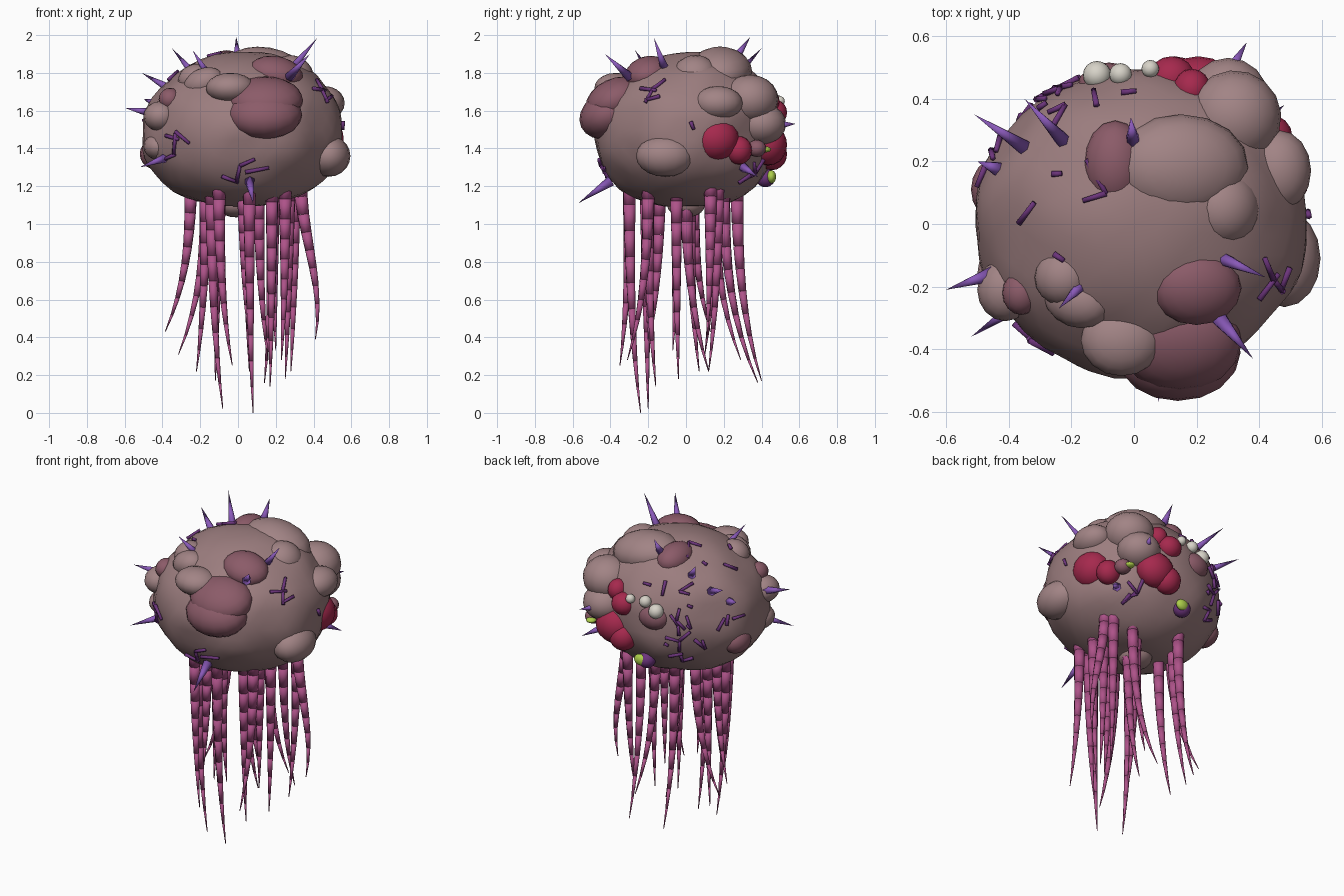
import bpy, bmesh, math, random
from mathutils import Vector, Matrix, noise

random.seed(4)
C = Vector((0.02, 0.0, 1.5))          # body centre
R = Vector((0.53, 0.49, 0.41))        # body radii


def mat(name, rgb):
    m = bpy.data.materials.new(name)
    m.diffuse_color = (*rgb, 1)
    return m


BODY = mat("dusty brown", (0.33, 0.205, 0.21))
LOBE = mat("pale dusty brown", (0.36, 0.23, 0.235))
MAUVE = mat("mauve", (0.26, 0.105, 0.14))
CRIMSON = mat("crimson", (0.38, 0.022, 0.075))
PINK = mat("tentacle pink", (0.42, 0.085, 0.25))
SPIKE = mat("violet", (0.25, 0.1, 0.48))
WORM = mat("dark purple", (0.15, 0.035, 0.20))
WHITE = mat("bone white", (0.68, 0.65, 0.58))
GREEN = mat("lime", (0.42, 0.62, 0.07))


def finish(bm, name, material):
    me = bpy.data.meshes.new(name)
    bm.to_mesh(me)
    bm.free()
    for p in me.polygons:
        p.use_smooth = True
    me.materials.append(material)
    ob = bpy.data.objects.new(name, me)
    bpy.context.collection.objects.link(ob)
    return ob


def frustum(bm, a, b, r1, r2, sides=8):
    """Capped cone between two points."""
    a, b = Vector(a), Vector(b)
    d = b - a
    m = Matrix.Translation((a + b) / 2) @ d.to_track_quat('Z', 'Y').to_matrix().to_4x4()
    bmesh.ops.create_cone(bm, cap_ends=True, segments=sides, radius1=r1,
                          radius2=r2, depth=d.length, matrix=m)


def blob(name, material, loc, rad, tilt=(0, 0, 0)):
    """Ellipsoid, optionally tilted (degrees)."""
    bm = bmesh.new()
    rot = Matrix.Identity(4)
    for ang, axis in zip(tilt, 'XYZ'):
        rot = Matrix.Rotation(math.radians(ang), 4, axis) @ rot
    m = Matrix.Translation(loc) @ rot @ Matrix.Diagonal((*rad, 1))
    bmesh.ops.create_uvsphere(bm, u_segments=16, v_segments=10, radius=1, matrix=m)
    finish(bm, name, material)


def skin(n):
    """Body surface point for a unit direction: round above, squarer below."""
    p = 2.35 if n.z < 0 else 2.0
    h = math.hypot(n.x, n.y)
    k = (h ** p + abs(n.z) ** p) ** (-1 / p)
    k *= 1 + 0.04 * noise.noise(n * 2.6)
    lean = Vector((0.03, 0.035, 0)) * max(0, n.z)
    return C + Vector((n.x * R.x, n.y * R.y, n.z * R.z)) * k + lean


def on_body(p, lift=0.0):
    """Project a point radially on to the body."""
    d = Vector(p) - C
    n = Vector((d.x / R.x, d.y / R.y, d.z / R.z)).normalized()
    return skin(n) + d.normalized() * lift


# lumpy body with a small nub underneath
bm = bmesh.new()
bmesh.ops.create_icosphere(bm, subdivisions=4, radius=1)
for v in bm.verts:
    v.co = skin(v.co.normalized())
finish(bm, "body", BODY)
blob("under_nub", BODY, (-0.01, 0.0, 1.10), (0.10, 0.10, 0.065))

# brown lobes
for loc, rad, tilt in [
        ((0.15, 0.18, 1.81), (0.22, 0.17, 0.125), (0, 10, 0)),
        ((0.29, 0.05, 1.79), (0.115, 0.12, 0.10), (0, 30, 0)),
        ((0.32, 0.34, 1.66), (0.15, 0.15, 0.13), (0, 0, -40)),
        ((0.30, 0.40, 1.53), (0.13, 0.13, 0.11), (0, 0, 0)),
        ((0.46, 0.17, 1.64), (0.105, 0.13, 0.09), (0, 0, 0)),
        ((0.48, -0.11, 1.36), (0.115, 0.155, 0.11), (0, 0, 0)),
        ((-0.23, -0.17, 1.77), (0.09, 0.09, 0.075), (0, -25, 0)),
        ((-0.18, -0.24, 1.745), (0.115, 0.09, 0.08), (0, -20, -20)),
        ((-0.04, -0.37, 1.72), (0.13, 0.115, 0.08), (0, 0, 0)),
        ((-0.41, -0.21, 1.57), (0.09, 0.10, 0.08), (0, 0, 0)),
        ((-0.42, -0.16, 1.41), (0.08, 0.10, 0.07), (0, 0, 0))]:
    blob("brown_lobe", LOBE, loc, rad, tilt)

# mauve lobes, the largest one folded in two on the front
for loc, rad, tilt in [
        ((0.145, -0.375, 1.655), (0.20, 0.165, 0.115), (25, 0, 0)),
        ((0.14, -0.41, 1.58), (0.20, 0.16, 0.125), (25, 0, 0)),
        ((0.20, -0.205, 1.80), (0.145, 0.12, 0.085), (15, 10, 0)),
        ((-0.06, 0.19, 1.83), (0.10, 0.14, 0.09), (0, 0, 0)),
        ((-0.36, -0.22, 1.66), (0.06, 0.07, 0.06), (0, 0, 0)),
        ((-0.44, 0.11, 1.37), (0.08, 0.10, 0.08), (0, 0, 0)),
        ((-0.08, 0.44, 1.55), (0.10, 0.075, 0.08), (0, 0, 0)),
        ((0.40, 0.375, 1.40), (0.05, 0.05, 0.045), (0, 0, 0))]:
    blob("mauve_lobe", MAUVE, loc, rad, tilt)

# crimson clusters
for loc, rad in [((0.45, 0.155, 1.45), (0.11, 0.125, 0.115)),
                 ((0.43, 0.28, 1.39), (0.075, 0.07, 0.075)),
                 ((0.205, 0.435, 1.42), (0.12, 0.10, 0.11)),
                 ((0.13, 0.455, 1.37), (0.085, 0.08, 0.085)),
                 ((0.185, 0.43, 1.65), (0.06, 0.065, 0.065)),
                 ((0.12, 0.465, 1.59), (0.075, 0.07, 0.07))]:
    blob("crimson_lobe", CRIMSON, loc, rad)

# white beads, lime seeds and a purple bead on the back
for loc, r in [((-0.118, 0.475, 1.605), 0.045), ((-0.043, 0.477, 1.65), 0.036),
               ((0.052, 0.495, 1.65), 0.028)]:
    blob("white_bead", WHITE, loc, (r, r, r))
blob("purple_bead", WORM, (-0.015, 0.42, 1.245), (0.052, 0.052, 0.05))
blob("lime_seed", GREEN, (0.01, 0.452, 1.25), (0.042, 0.025, 0.035))
blob("lime_seed", GREEN, (0.385, 0.42, 1.395), (0.03, 0.03, 0.016))

# tentacles: root x, y, then tip x, y, z
TENTACLES = [
    (.06, -.30, .08, -.24, 0), (-.14, -.21, -.08, -.20, .02), (.18, -.20, .17, -.16, .14),
    (-.11, .27, -.12, .40, .17), (.27, -.05, .25, -.04, .18), (.18, .20, .14, .38, .16),
    (-.17, .02, -.22, .07, .22), (-.10, -.30, -.03, -.35, .25), (.11, .15, .16, .29, .28),
    (.25, -.20, .23, -.31, .28), (-.17, .15, -.315, .10, .31), (.19, -.05, .20, -.07, .33),
    (.03, -.20, .06, -.20, .38), (.33, .13, .41, .11, .39), (-.25, .04, -.385, .13, .43),
    (.05, 0, .06, .12, .22), (.30, .17, .28, .12, .22), (-.12, -.14, -.12, -.20, .35)]
SEGS = 9
for rx, ry, tx, ty, tz in TENTACLES:
    a, d = Vector((rx, ry, 1.24)), Vector((tx, ty, tz))
    drop = (1.24 - tz) / 3
    b = Vector((rx, ry, 1.24 - drop))
    bulge = 0.12 if rx > 0.32 else 0
    c = Vector((rx + (tx - rx) * 0.12 + bulge, ry + (ty - ry) * 0.12, tz + drop))
    pts = []
    for i in range(SEGS + 1):
        t = i / SEGS
        s = 1 - t
        pts.append(a * s ** 3 + b * 3 * s * s * t + c * 3 * s * t * t + d * t ** 3)
    bm = bmesh.new()
    for i in range(SEGS):
        r1 = 0.037 * (1 - i / SEGS) ** 0.72
        r2 = max(0.037 * (1 - (i + 1) / SEGS) ** 0.72, 0.002)
        frustum(bm, pts[i], pts[i + 1], r1, r2)
    finish(bm, "tentacle", PINK)

# spikes: tip point and length
for tip, length in [
        ((.42, -.17, 1.985), .26), ((.38, -.43, 1.90), .21), ((-.01, .34, 1.99), .15),
        ((-.24, -.27, 1.92), .20), ((-.35, .40, 1.93), .25), ((-.51, .35, 1.80), .22),
        ((-.60, -.21, 1.615), .16), ((-.52, -.36, 1.30), .20), ((.08, -.57, 1.11), .21),
        ((.36, .58, 1.53), .12), ((.48, .38, 1.25), .14), ((-.5, .2, 1.66), .08)]:
    bm = bmesh.new()
    tip = Vector(tip)
    base = tip - (tip - C).normalized() * length
    frustum(bm, base, tip, 0.028, 0.0, 6)
    finish(bm, "spike", SPIKE)


def worm(points):
    """Thin jointed worm lying along points projected on to the skin."""
    bm = bmesh.new()
    pts = [on_body(p, 0.008) for p in points]
    for p, q in zip(pts, pts[1:]):
        frustum(bm, p, q, 0.011, 0.009, 6)
    finish(bm, "skin_worm", WORM)


# worms on the front, right and crown
for pts in [
        [(-.31, -.35, 1.49), (-.25, -.40, 1.43)], [(-.31, -.35, 1.48), (-.34, -.34, 1.37)],
        [(-.33, -.34, 1.37), (-.42, -.28, 1.33)], [(-.36, -.30, 1.47), (-.30, -.36, 1.45)],
        [(-.01, -.44, 1.20), (.01, -.47, 1.30), (.09, -.47, 1.34)],
        [(-.09, -.44, 1.24), (0, -.44, 1.19)], [(.04, -.46, 1.26), (.17, -.45, 1.29)],
        [(.45, -.22, 1.64), (.42, -.19, 1.71), (.39, -.13, 1.76)],
        [(.37, -.25, 1.71), (.43, -.17, 1.70)], [(.44, -.14, 1.66), (.44, -.22, 1.65)],
        [(-.17, .17, 1.85), (-.11, .06, 1.88), (-.18, .04, 1.87)],
        [(-.38, -.02, 1.76), (-.33, .04, 1.80)], [(-.28, .13, 1.82), (-.25, .13, 1.83)],
        [(-.27, -.12, 1.82), (-.24, -.14, 1.83)], [(-.14, .36, 1.77), (-.15, .43, 1.70)],
        [(-.06, .41, 1.74), (-.01, .41, 1.74)], [(-.29, .29, 1.77), (-.24, .37, 1.73), (-.30, .35, 1.72)],
        [(.52, .02, 1.54), (.54, .04, 1.50)]]:
    worm(pts)

# worms scattered over the back left side and below the back lobes
for centre, spread, count in [((-.36, .32, 1.58), .18, 7), ((-.2, .45, 1.4), .15, 6),
                              ((.3, .4, 1.30), .08, 3)]:
    for _ in range(count):
        p = Vector(centre) + Vector([random.uniform(-spread, spread) for _ in range(3)])
        pts = [on_body(p)]
        for _ in range(random.choice((1, 2))):
            step = Vector([random.uniform(-1, 1) for _ in range(3)]).normalized()
            pts.append(pts[-1] + step * 0.09)
        worm(pts)
